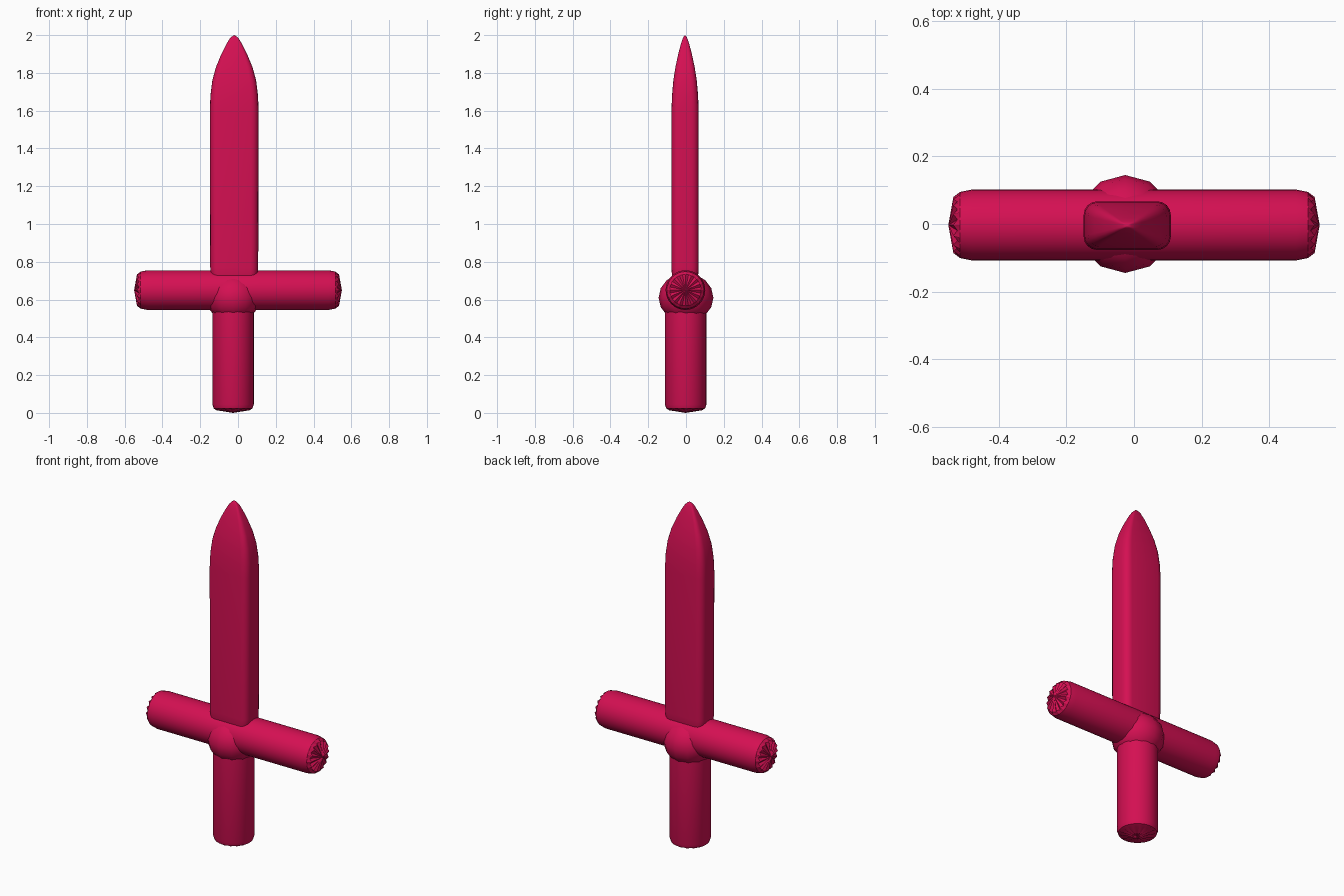
import bpy, bmesh, math
from mathutils import Matrix, Vector

if "Cube" in bpy.data.objects:
    bpy.data.objects.remove(bpy.data.objects["Cube"])

red = bpy.data.materials.new("crimson")
red.diffuse_color = (0.66, 0.005, 0.085, 1)
red.use_nodes = True
red.node_tree.nodes["Principled BSDF"].inputs["Base Color"].default_value = red.diffuse_color


def make(name, rings, start, end, matrix=Matrix(), angle=30):
    """Skin a list of rings and close both ends with a fan to a point."""
    bm = bmesh.new()
    loops = [[bm.verts.new(p) for p in r] for r in rings]
    n = len(loops[0])
    for a, b in zip(loops, loops[1:]):
        for i in range(n):
            j = (i + 1) % n
            bm.faces.new((a[i], a[j], b[j], b[i]))
    for loop, p in ((loops[0], start), (loops[-1], end)):
        v = bm.verts.new(p)
        for i in range(n):
            bm.faces.new((loop[i], loop[(i + 1) % n], v))
    bmesh.ops.recalc_face_normals(bm, faces=bm.faces)
    bm.transform(matrix)
    me = bpy.data.meshes.new(name)
    bm.to_mesh(me)
    bm.free()
    me.materials.append(red)
    ob = bpy.data.objects.new(name, me)
    bpy.context.collection.objects.link(ob)
    bpy.ops.object.select_all(action='DESELECT')
    ob.select_set(True)
    bpy.context.view_layer.objects.active = ob
    bpy.ops.object.shade_smooth_by_angle(angle=math.radians(angle))
    return ob


def circle(r, z, n=32, flute=0.0):
    return [(r * math.cos(2 * math.pi * i / n), r * math.sin(2 * math.pi * i / n),
             z + (flute if i % 2 else 0)) for i in range(n)]


def rounded_rect(hx, hy, z, r, seg=4):
    pts = []
    for k, (sx, sy) in enumerate(((1, 1), (-1, 1), (-1, -1), (1, -1))):
        for s in range(seg + 1):
            a = math.pi / 2 * (k + s / seg)
            pts.append((sx * (hx - r) + r * math.cos(a),
                        sy * (hy - r) + r * math.sin(a), z))
    return pts


# Blade: rounded bar that curves in to a point (z, half width, half depth)
profile = [(0.71, 0.117, 0.066), (0.735, 0.124, 0.070), (0.77, 0.127, 0.072),
           (1.60, 0.129, 0.072), (1.68, 0.126, 0.069), (1.76, 0.116, 0.062),
           (1.83, 0.097, 0.051), (1.90, 0.068, 0.036), (1.95, 0.043, 0.023),
           (1.98, 0.025, 0.013), (1.993, 0.012, 0.007)]
make("blade", [rounded_rect(w, d, z, d * 0.55) for z, w, d in profile],
     (0, 0, 0.71), (0, 0, 2.0), Matrix.Translation((-0.02, -0.005, 0)))

# Crossguard: horizontal rod with fluted domed ends
make("crossguard",
     [circle(0.083, -0.535, flute=0.012), circle(0.098, -0.515), circle(0.105, -0.48),
      circle(0.105, 0.48), circle(0.098, 0.515), circle(0.083, 0.535, flute=-0.012)],
     (0, 0, -0.55), (0, 0, 0.55),
     Matrix.Translation((0, -0.003, 0.65)) @ Matrix.Rotation(math.pi / 2, 4, 'Y'))

# Grip: upright rod with a fluted domed foot
make("grip",
     [circle(0.088, 0.014, flute=0.009), circle(0.103, 0.024), circle(0.11, 0.045),
      circle(0.11, 0.62)],
     (0, 0, 0.0), (0, 0, 0.62), Matrix.Translation((-0.026, -0.002, 0)))

# Collar: faceted ball joining grip and crossguard
rings = []
for k in range(1, 8):
    t = math.pi * k / 8
    rings.append(circle(0.145 * math.sin(t), -0.13 * math.cos(t), 12))
make("collar", rings, (0, 0, -0.13), (0, 0, 0.13),
     Matrix.Translation((-0.026, 0, 0.61)), angle=35)
